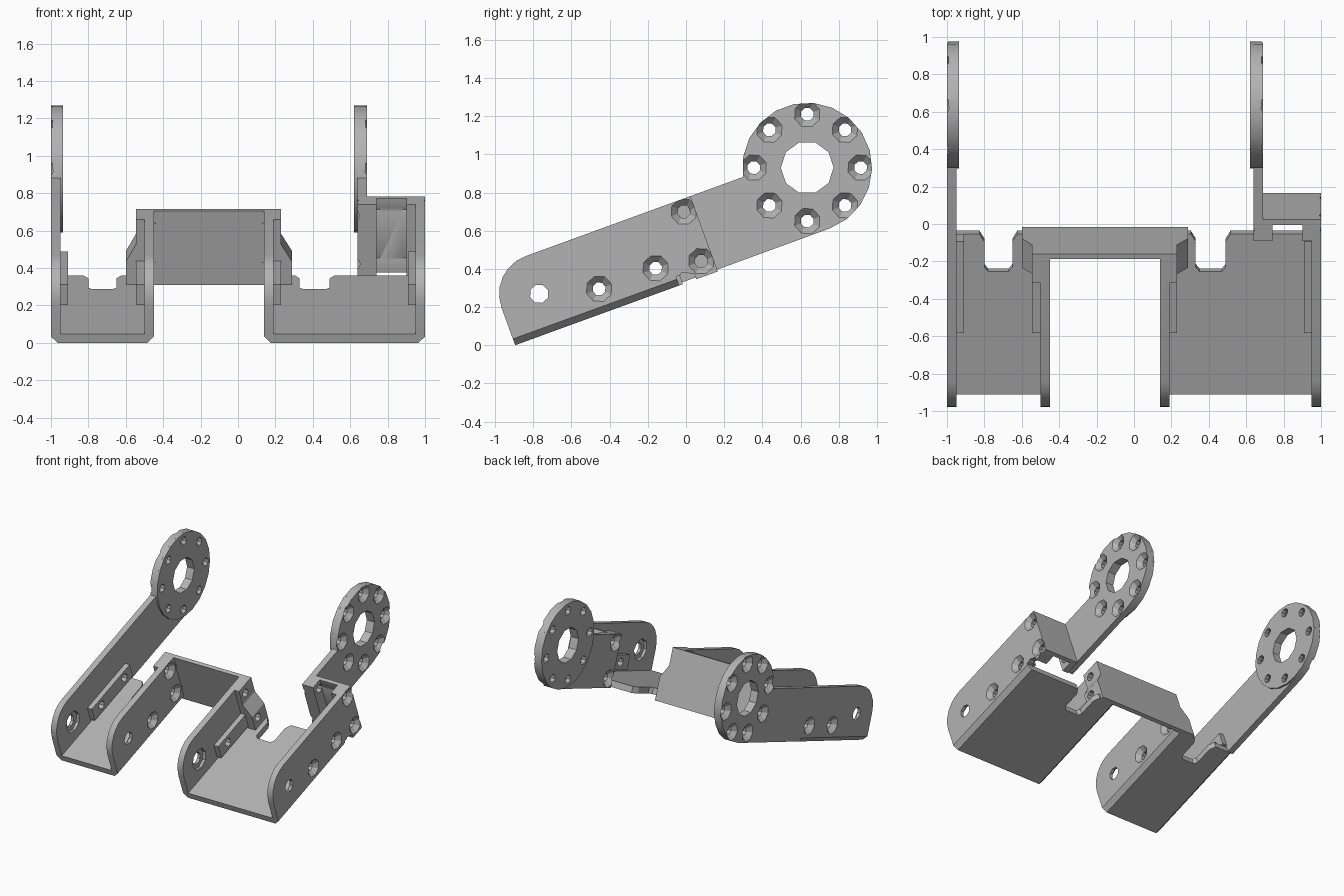
import bpy, bmesh
from math import sin, cos, pi, radians
from mathutils import Matrix, Vector

if "Cube" in bpy.data.objects:
    bpy.data.objects.remove(bpy.data.objects["Cube"])

grey = bpy.data.materials.new("mid_grey")
grey.use_nodes = True
COLOUR = (0.45, 0.45, 0.45, 1)
grey.diffuse_color = COLOUR
grey.node_tree.nodes["Principled BSDF"].inputs["Base Color"].default_value = COLOUR

# Shared sizes: the bracket is drawn level (x, u along, v up), then tilted
T, H, BACK = 0.05, 0.42, 0.906
HUB, HUB_R = (1.756, 0.351), 0.34
TILT = Matrix.Translation((0, -0.895, 0)) @ Matrix.Rotation(radians(20), 4, "X")


def arc(c, r, a0, a1, n):
    """Points on an arc, angles in degrees."""
    angles = [radians(a0 + (a1 - a0) * i / n) for i in range(n + 1)]
    return [(c[0] + r * cos(a), c[1] + r * sin(a)) for a in angles]


def add_prism(bm, pts, lo, hi, axis):
    """Extrude a flat outline between lo and hi along one axis."""
    def place(p, d):
        return Vector({"x": (d, p[0], p[1]), "u": (p[0], d, p[1]), "v": (p[0], p[1], d)}[axis])
    a = [bm.verts.new(place(p, lo)) for p in pts]
    b = [bm.verts.new(place(p, hi)) for p in pts]
    bm.faces.new(a)
    bm.faces.new(b)
    for i in range(len(pts)):
        j = (i + 1) % len(pts)
        bm.faces.new((a[i], a[j], b[j], b[i]))


def add_lathe(bm, centre, profile, n, turn=0):
    """Stepped round solid along x from (x, radius) pairs."""
    rings = []
    for x, r in profile:
        pts = arc(centre, r, turn, turn + 360, n)[:-1]
        rings.append([bm.verts.new((x, u, v)) for u, v in pts])
    bm.faces.new(rings[0])
    bm.faces.new(rings[-1])
    for a, b in zip(rings, rings[1:]):
        for i in range(n):
            j = (i + 1) % n
            bm.faces.new((a[i], a[j], b[j], b[i]))


def finish(name, bm):
    bmesh.ops.recalc_face_normals(bm, faces=bm.faces)
    mesh = bpy.data.meshes.new(name)
    bm.to_mesh(mesh)
    bm.free()
    mesh.materials.append(grey)
    obj = bpy.data.objects.new(name, mesh)
    bpy.context.collection.objects.link(obj)
    return obj


parts = []


def prism(name, pts, lo, hi, axis="x"):
    bm = bmesh.new()
    add_prism(bm, pts, lo, hi, axis)
    obj = finish(name, bm)
    parts.append(obj)
    return obj


def box(name, x, u, v):
    return prism(name, [(u[0], v[0]), (u[1], v[0]), (u[1], v[1]), (u[0], v[1])], *x)


# Outlines of the side plates
nose = arc((0.21, 0.21), 0.21, 90, 180, 6)
hub_arc = arc(HUB, HUB_R, -90, 168.3, 15)
long_plate = nose + [(0, T), (BACK, T), (BACK, 0.01)] + hub_arc
inner_plate = nose + [(0, T), (BACK, T), (BACK, H)]
notched_plate = nose + [(0, T), (0.94, T), (0.95, 0.06), (1.01, 0.03), (1.01, 0), (1.13, 0), (1.13, H)]
short_arm = [(1.01, H), (1.01, 0.01)] + hub_arc

prism("right_long_arm", long_plate, -1, -1 + T)
prism("right_inner_wall", inner_plate, -0.5, -0.45)
prism("left_inner_wall", inner_plate, 0.14, 0.19)
prism("left_outer_wall", notched_plate, 0.95, 1)
prism("left_hub_arm", short_arm, 0.64, 0.69)

# Raised hub rings on the arm ends
hub_disc = arc(HUB, HUB_R, -90, 270, 21)[:-1]
prism("right_hub_ring", hub_disc, -0.95, -0.935)
prism("left_hub_ring", hub_disc, 0.62, 0.64)

# Channel floors with chamfered lower edges and a cable notch at the back
floors = []
for name, x0, x1, c, half in (("right_floor", -1, -0.45, -0.725, 0.075),
                              ("left_floor", 0.14, 1, 0.41, 0.08)):
    k = 0.035
    floor = prism(name, [(x0, T), (x0, k), (x0 + k, 0), (x1 - k, 0), (x1, k), (x1, T)], 0, 0.915, "u")
    bm = bmesh.new()
    side = [(half - 0.02, 0.70), (half, 0.725), (half, 0.87), (half + 0.035, 0.93)]
    add_prism(bm, [(c + a, u) for a, u in side] + [(c - a, u) for a, u in reversed(side)],
              -0.1, 0.2, "v")
    floors.append((floor, finish(name + "_notch_cutter", bm)))

# Screw pads along the channel walls
for name, x, end in (("right_outer_pad", (-0.95, -0.91), 0.92), ("right_inner_pad", (-0.545, -0.5), 0.77),
                     ("left_inner_pad", (0.19, 0.23), 0.77), ("left_outer_pad", (0.91, 0.95), 0.92)):
    box(name, x, (0.4, end), (0.07, 0.185))

# Bridge between the channels, with flared blocks beside it
left_edge = [(0.29, 0.18), (0.23, 0.28), (0.23, H)]
right_edge = [(-0.545, H), (-0.545, 0.28), (-0.6, 0.18)]
prism("bridge_wall", [(-0.6, 0), (0.29, 0)] + left_edge + right_edge, BACK, 0.936, "u")
prism("left_bridge_block", [(0.19, T), (0.29, T)] + left_edge + [(0.19, H)], 0.77, BACK, "u")
prism("right_bridge_block", [(-0.6, T), (-0.5, T), (-0.5, H)] + right_edge, 0.77, BACK, "u")

# Offset bracket that carries the left arm
box("offset_back_wall", (0.69, 0.95), (1.10, 1.13), (0, H))
box("offset_inner_pad", (0.69, 0.74), (1.01, 1.10), (0, H))
box("offset_outer_pad", (0.90, 0.95), (1.01, 1.10), (0, H))

# Hole cutter: countersunk screws, pivot holes, hub holes
holes = bmesh.new()


def screw(c, face, d, depth):
    add_lathe(holes, c, [(face - 0.01 * d, 0.08), (face + 0.035 * d, 0.035), (face + depth * d, 0.035)], 8)


def pivot(face, d):
    add_lathe(holes, (0.21, 0.21), [(face - 0.01 * d, 0.05), (face + 0.025 * d, 0.05),
                                   (face + 0.026 * d, 0.085), (face + 0.07 * d, 0.085)], 8)


low = [(0.514, 0.127), (0.829, 0.127)]
tall = [(1.07, 0.355), (1.067, 0.08)]
for face, d, inner in ((-1, 1, False), (-0.45, -1, True), (0.14, 1, True), (1, -1, False)):
    pivot(face, d)
    for c in low + ([(0.83, 0.35)] if inner else []):
        screw(c, face, d, 0.17 if inner else 0.11)
for c in tall:
    screw(c, 1, -1, 0.12)
    screw(c, 0.64, 1, 0.12)
for face, d in ((-1, 1), (0.69, -1)):
    add_lathe(holes, HUB, [(face - 0.05 * d, 0.138), (face + 0.12 * d, 0.138)], 10, -20)
    for c in arc(HUB, 0.28, -20, 340, 8)[:-1]:
        screw(c, face, d, 0.12)
hole_cutter = finish("hole_cutter", holes)


def cut(obj, cutter):
    mod = obj.modifiers.new("cut", "BOOLEAN")
    mod.operation, mod.solver, mod.object = "DIFFERENCE", "EXACT", cutter


for floor, cutter in floors:
    cut(floor, cutter)
for obj in parts:
    if not obj.name.endswith("floor"):
        cut(obj, hole_cutter)

# Bake the cuts, tilt everything into place, then drop the cutters
graph = bpy.context.evaluated_depsgraph_get()
baked = [bpy.data.meshes.new_from_object(o.evaluated_get(graph)) for o in parts]
for obj, mesh in zip(parts, baked):
    obj.modifiers.clear()
    obj.data = mesh
    mesh.transform(TILT)
for cutter in [hole_cutter] + [c for _, c in floors]:
    bpy.data.objects.remove(cutter)

bpy.ops.object.select_all(action="DESELECT")
for obj in parts:
    obj.select_set(True)
bpy.context.view_layer.objects.active = parts[0]
bpy.ops.object.shade_smooth_by_angle(angle=radians(25))
